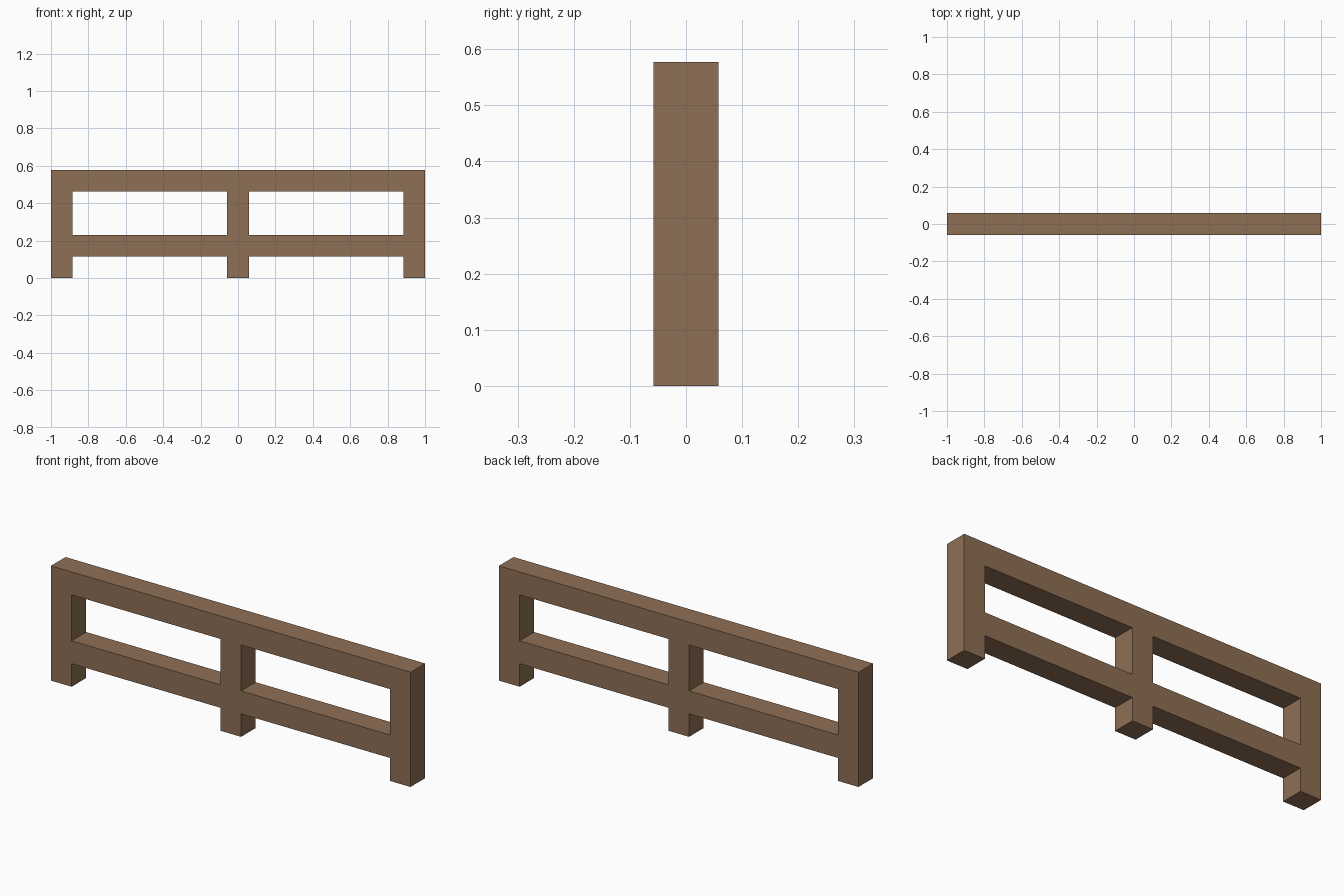
import bpy, bmesh
from mathutils import Vector

if "Cube" in bpy.data.objects:
    bpy.data.objects.remove(bpy.data.objects["Cube"])

U = 2 / 17.333          # square timber thickness
H = U / 2

wood = bpy.data.materials.new("brown wood")
wood.diffuse_color = (0.275, 0.16, 0.093, 1)
wood.use_nodes = True
wood.node_tree.nodes["Principled BSDF"].inputs["Base Color"].default_value = wood.diffuse_color

# Grid lines separating posts / openings and rails / gaps
xs = [-1, -1 + U, -H, H, 1 - U, 1]
zs = [i * U for i in (0, 1, 2, 4, 5)]

bm = bmesh.new()
verts = [[bm.verts.new((x, -H, z)) for z in zs] for x in xs]

# Fill cells that belong to a post (even columns) or a rail (odd rows)
for i in range(len(xs) - 1):
    for j in range(len(zs) - 1):
        if i % 2 == 0 or j % 2 == 1:
            bm.faces.new((verts[i][j], verts[i + 1][j],
                          verts[i + 1][j + 1], verts[i][j + 1]))

# Extrude the front profile to full depth, keeping the front face
ext = bmesh.ops.extrude_face_region(bm, geom=bm.faces[:], use_keep_orig=True)
bmesh.ops.translate(bm, vec=Vector((0, 2 * H, 0)),
                    verts=[g for g in ext["geom"] if isinstance(g, bmesh.types.BMVert)])
bmesh.ops.delete(bm, geom=[v for v in bm.verts if not v.link_faces], context='VERTS')
bmesh.ops.recalc_face_normals(bm, faces=bm.faces[:])

mesh = bpy.data.meshes.new("fence_frame")
bm.to_mesh(mesh)
bm.free()
mesh.materials.append(wood)
bpy.context.collection.objects.link(bpy.data.objects.new("fence_frame", mesh))
